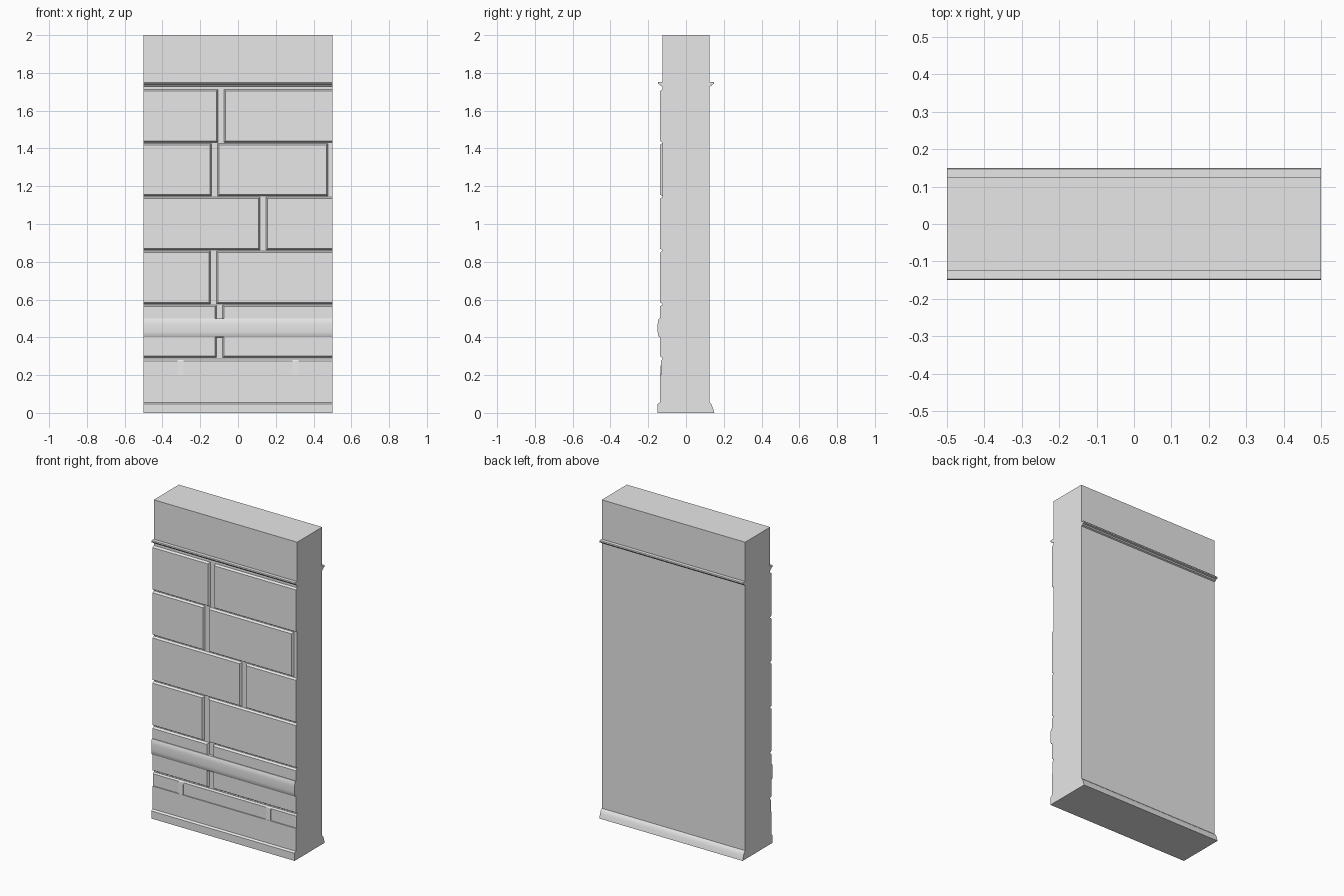
import bpy
import bmesh

old = bpy.data.objects.get("Cube")
if old:
    bpy.data.objects.remove(old, do_unlink=True)

HALF = 0.5      # half width of the wall
FACE = 0.125    # half thickness of the core

grey = bpy.data.materials.new("plain_grey")
grey.use_nodes = True
grey.diffuse_color = (0.8, 0.8, 0.8, 1)
grey.node_tree.nodes["Principled BSDF"].inputs["Base Color"].default_value = (0.8, 0.8, 0.8, 1)


def finish(name, bm, smooth=False):
    bmesh.ops.recalc_face_normals(bm, faces=bm.faces)
    mesh = bpy.data.meshes.new(name)
    bm.to_mesh(mesh)
    bm.free()
    mesh.materials.append(grey)
    ob = bpy.data.objects.new(name, mesh)
    bpy.context.collection.objects.link(ob)
    if smooth:
        bpy.ops.object.select_all(action='DESELECT')
        ob.select_set(True)
        bpy.context.view_layer.objects.active = ob
        bpy.ops.object.shade_smooth_by_angle(angle=0.7)
    return ob


def loft(name, ring_a, ring_b, smooth=False):
    """Closed solid between two matching rings of points."""
    bm = bmesh.new()
    a = [bm.verts.new(p) for p in ring_a]
    b = [bm.verts.new(p) for p in ring_b]
    bm.faces.new(a)
    bm.faces.new(b)
    for i in range(len(a)):
        j = (i + 1) % len(a)
        bm.faces.new((a[i], a[j], b[j], b[i]))
    return finish(name, bm, smooth)


def moulding(name, profile, side=-1, smooth=False, x0=-HALF, x1=HALF):
    """Run a (depth, height) profile along x, on the front (-1) or back (1)."""
    return loft(name, [(x0, side * d, z) for d, z in profile],
                [(x1, side * d, z) for d, z in profile], smooth)


def brick(name, x0, x1, z0, z1, depth=0.138, chamfer=0.008):
    """Raised block with chamfered edges; ends at the wall's sides stay flush."""
    left = 0 if x0 <= -HALF else chamfer
    right = 0 if x1 >= HALF else chamfer

    def ring(y, l, r, c):
        return [(x0 + l, y, z0 + c), (x1 - r, y, z0 + c),
                (x1 - r, y, z1 - c), (x0 + l, y, z1 - c)]
    loft(name, ring(-FACE, 0, 0, 0), ring(-depth, left, right, chamfer))


# Core slab
moulding("wall_core", [(-FACE, 0), (FACE, 0), (FACE, 2), (-FACE, 2)])

# Brick courses, bottom to top: joint centre and right end
courses = [(-0.097, HALF), (-0.13, HALF), (0.132, HALF), (-0.125, 0.477), (-0.09, HALF)]
for i, (joint, end) in enumerate(courses):
    z = 0.292 + 0.285 * i
    brick(f"brick_left_{i + 1}", -HALF, joint - 0.016, z, z + 0.28)
    brick(f"brick_right_{i + 1}", joint + 0.016, end, z, z + 0.28)

# Thin picture mouldings near the top, front and back
trim = [(FACE, 1.752), (0.147, 1.752), (0.15, 1.747), (0.148, 1.741),
        (0.138, 1.738), (0.134, 1.731), (FACE, 1.727)]
moulding("front_top_trim", trim)
moulding("back_top_trim", trim, 1)

# Rounded rail across the lower bricks
moulding("front_rail", [(FACE, 0.5), (0.143, 0.5), (0.148, 0.488), (0.15, 0.47),
                        (0.15, 0.43), (0.148, 0.41), (0.143, 0.402), (FACE, 0.4)], smooth=True)

# Lower panel, recessed band above it and small supports
moulding("lower_panel", [(FACE, 0), (0.138, 0), (0.138, 0.2), (FACE, 0.2)])
moulding("lower_band", [(FACE, 0.2), (0.132, 0.2), (0.132, 0.275), (FACE, 0.285)])
for name, x in (("right_support", -0.305), ("left_support", 0.305)):
    moulding(name, [(FACE, 0.2), (0.137, 0.2), (0.132, 0.275), (FACE, 0.275)],
             x0=x - 0.016, x1=x + 0.016)

# Skirting on both sides
moulding("front_skirting", [(FACE, 0), (0.15, 0), (0.15, 0.048), (0.138, 0.056), (FACE, 0.056)])
moulding("back_skirting", [(FACE, 0), (0.15, 0), (0.146, 0.015), (0.141, 0.03),
                           (0.135, 0.045), (FACE, 0.055)], 1, smooth=True)
